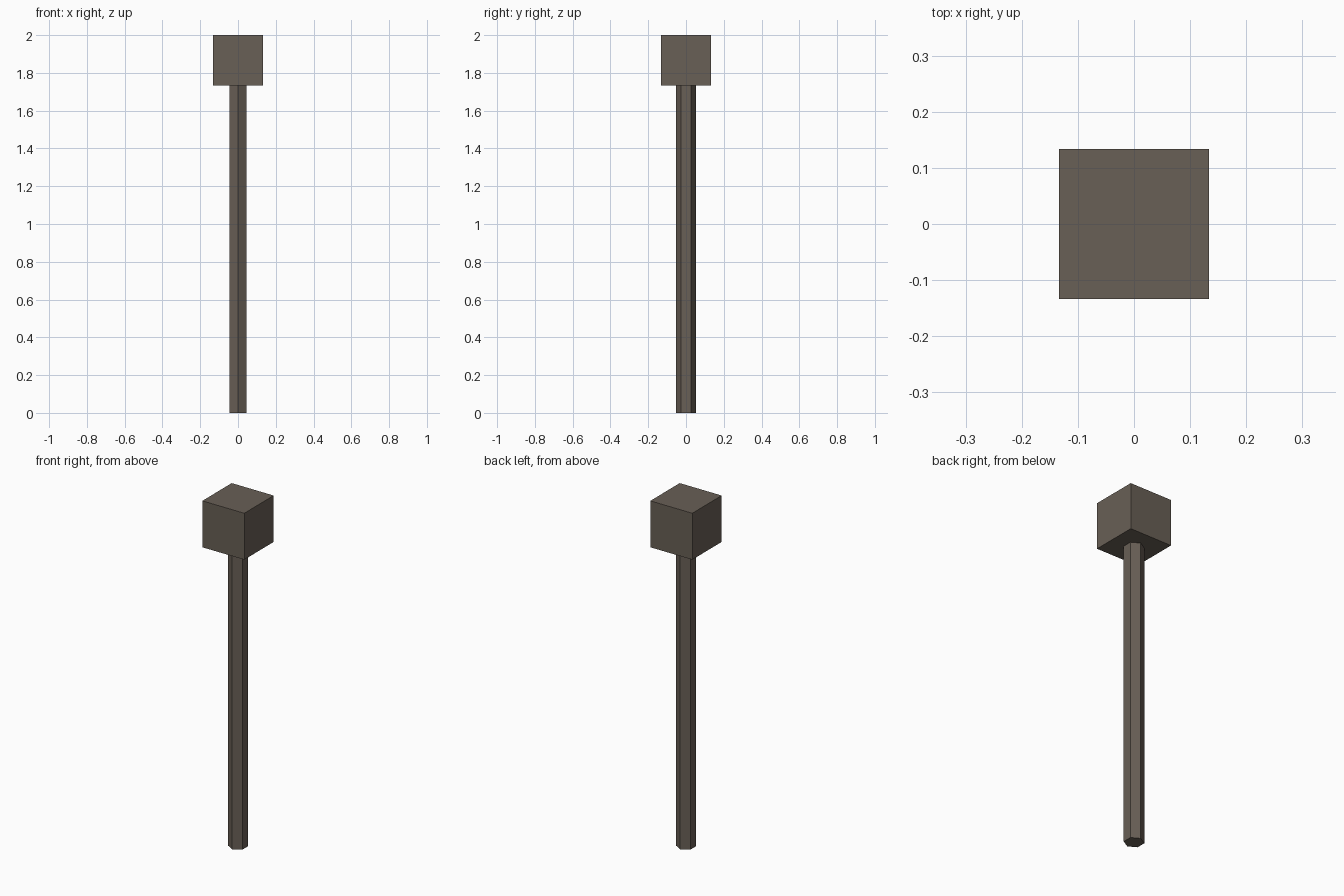
import bpy

if "Cube" in bpy.data.objects:
    bpy.data.objects.remove(bpy.data.objects["Cube"])

HEAD = 0.267      # edge length of the cube head
TOTAL = 2.0       # full height
RADIUS = 0.053    # corner radius of the hexagonal handle

mat = bpy.data.materials.new("dark_wood")
mat.diffuse_color = (0.14, 0.115, 0.092, 1.0)
mat.use_nodes = True
mat.node_tree.nodes["Principled BSDF"].inputs["Base Color"].default_value = mat.diffuse_color


def finish(name):
    obj = bpy.context.object
    obj.name = name
    obj.data.name = name
    obj.data.materials.append(mat)
    return obj


# Six-sided handle, corners pointing to front and back
shaft = TOTAL - HEAD
bpy.ops.mesh.primitive_cylinder_add(vertices=6, radius=RADIUS, depth=shaft,
                                    location=(0, 0, shaft / 2))
finish("handle")

# Cube head resting on the handle
bpy.ops.mesh.primitive_cube_add(size=HEAD, location=(0, 0, TOTAL - HEAD / 2))
finish("head")
